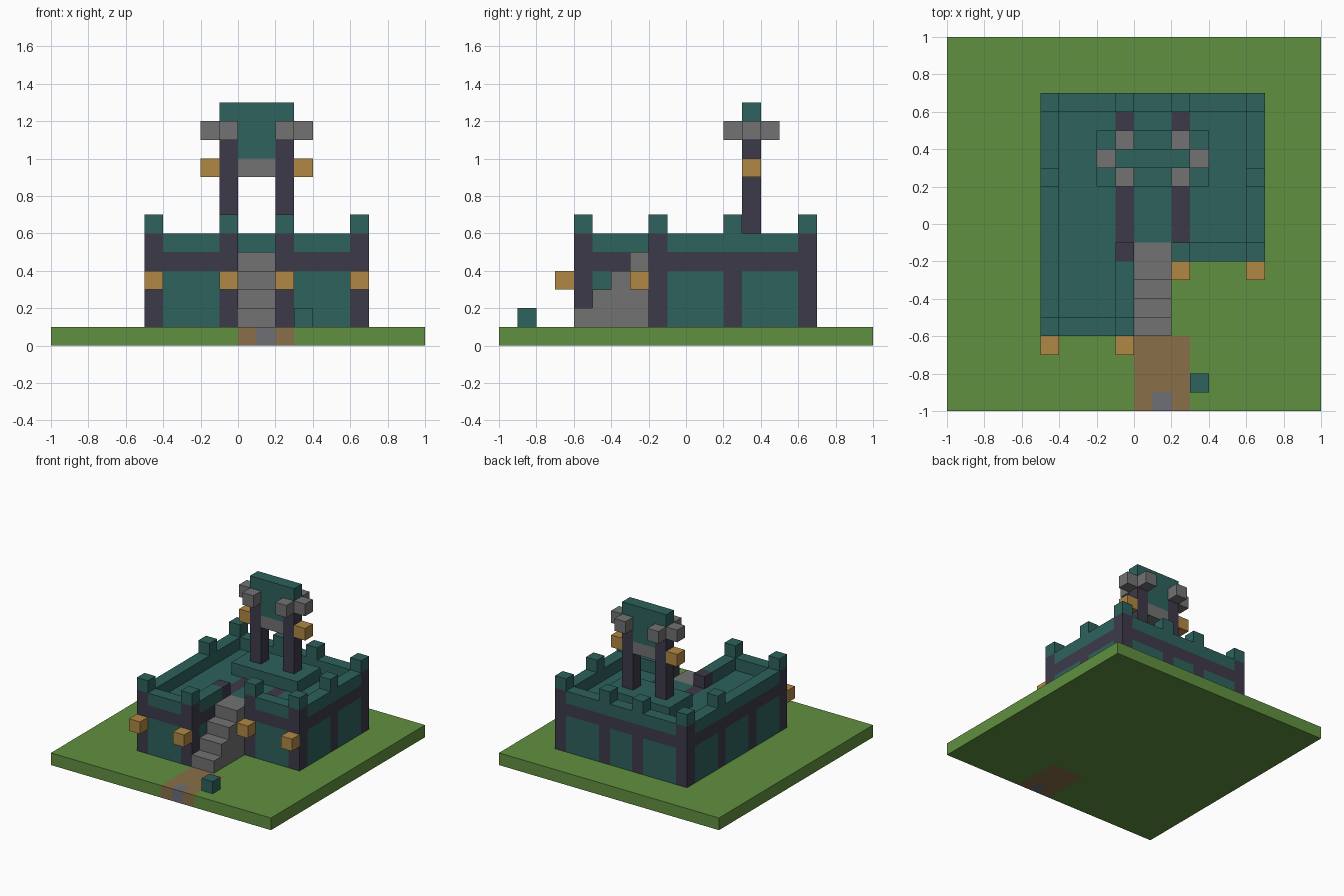
import bpy
import bmesh
from mathutils import Matrix, Vector

cube = bpy.data.objects.get("Cube")
if cube:
    bpy.data.objects.remove(cube, do_unlink=True)

UNIT = 0.1  # edge of one building block


def material(name, rgb):
    col = tuple((c / 255 / 12.92) if c < 11 else ((c / 255 + 0.055) / 1.055) ** 2.4 for c in rgb)
    m = bpy.data.materials.new(name)
    m.use_nodes = True
    m.diffuse_color = (*col, 1)
    m.node_tree.nodes["Principled BSDF"].inputs["Base Color"].default_value = (*col, 1)
    return m


GRASS = material("grass green", (97, 144, 64))
DIRT = material("dirt brown", (137, 112, 72))
PEBBLE = material("path stone", (110, 111, 119))
TEAL = material("teal stone", (45, 98, 92))
DARK = material("dark stone", (61, 58, 74))
GREY = material("grey stone", (114, 114, 114))
GOLD = material("lamp gold", (176, 136, 68))


def part(name, mat, boxes):
    """One object from boxes given as (x range, y range, z range) in blocks."""
    bm = bmesh.new()
    for ranges in boxes:
        lo = Vector([r[0] for r in ranges])
        hi = Vector([r[1] for r in ranges])
        mat4 = Matrix.Translation((lo + hi) / 2) @ Matrix.Diagonal((*(hi - lo), 1))
        bmesh.ops.create_cube(bm, size=1, matrix=mat4)
    bmesh.ops.scale(bm, vec=(UNIT,) * 3, verts=bm.verts)
    mesh = bpy.data.meshes.new(name)
    bm.to_mesh(mesh)
    bm.free()
    mesh.materials.append(mat)
    obj = bpy.data.objects.new(name, mesh)
    bpy.context.collection.objects.link(obj)


def cell(x, y, z0, z1):
    return (x, x + 1), (y, y + 1), (z0, z1)


# Ground with the path let into it
slab = (0, 1)
part("ground", GRASS, [((-10, 0), (-10, 10), slab), ((3, 10), (-10, 10), slab),
                       ((0, 3), (-6, 10), slab)])
part("path", DIRT, [((0, 3), (-9, -6), slab), cell(0, -10, *slab), cell(2, -10, *slab)])
part("path_stone", PEBBLE, [cell(1, -10, *slab)])
part("loose_block", TEAL, [cell(3, -9, 1, 2)])

# Walls: posts, panels between them, a band and a rim
posts, panels, bands, rims = set(), [], [], []
TALL = {(-5, -6), (-1, -6), (-1, -2), (2, -2), (6, -2), (6, 6), (-5, 6)}


def wall(axis, fixed, stops):
    def place(run, z):
        across = (fixed, fixed + 1)
        return (run, across, z) if axis == "x" else (across, run, z)

    spots = [(s, fixed) if axis == "x" else (fixed, s) for s in stops]
    posts.update(spots)
    for a, b in zip(stops, stops[1:]):
        run = (a + 1, b)
        panels.append(place(run, (1, 4)))
        bands.append(place(run, (4, 5)))
        rims.append(place(run, (5, 6)))


wall("x", -6, (-5, -1))          # front of the wing
wall("x", -2, (2, 6))            # front of the keep
wall("x", 6, (-5, -1, 2, 6))     # back
wall("y", -5, (-6, -2, 2, 6))    # right side
wall("y", 6, (-2, 2, 6))         # left side
wall("y", -1, (-6, -2))          # wing wall beside the stairs

short = sorted(posts - TALL)
part("wall_posts", DARK, [cell(x, y, 1, 6 if (x, y) in TALL else 5) for x, y in sorted(posts)])
part("wall_panels", TEAL, panels)
part("wall_bands", DARK, bands)
part("wall_rims", TEAL, rims + [cell(x, y, 5, 6) for x, y in short])
no_merlon = {(-5, -2), (-1, -2)}
part("merlons", TEAL, [cell(x, y, 6, 7) for x, y in sorted(posts - no_merlon)])

# Terrace floor crossed by two dark beams
deck = (4, 5)
part("terrace_floor", TEAL, [((-4, -1), (-5, 6), deck), ((0, 2), (-1, 6), deck),
                             ((3, 6), (-1, 6), deck)])
part("floor_beams", DARK, [((x, x + 1), (-1, 6), deck) for x in (-1, 2)])

# Stairs
part("stairs", GREY, [((0, 2), (-6 + i, -5 + i), (1, 2 + i)) for i in range(4)]
     + [((0, 2), (-2, -1), (1, 5))])

# Gate tower on its plinth
part("tower_plinth", TEAL, [((-2, 4), (2, 5), (5, 6))])
part("tower_columns", DARK, [cell(x, 3, 6, 12) for x in (-1, 2)])
part("tower_lintel", GREY, [((0, 2), (3, 4), (9, 10))])
part("tower_panel", TEAL, [((0, 2), (3, 4), (10, 12))])
part("tower_ridge", TEAL, [((-1, 3), (3, 4), (12, 13))])
part("tower_brackets", GREY,
     [cell(x, y, 11, 12) for x in (-1, 2) for y in (2, 4)]
     + [cell(x, 3, 11, 12) for x in (-2, 3)])

# Lamps on the wall posts and the tower
part("wall_lamps", GOLD, [cell(x, y, 3, 4) for x, y in ((-5, -7), (-1, -7), (2, -3), (6, -3))])
part("tower_lamps", GOLD, [cell(x, 3, 9, 10) for x in (-2, 3)])
